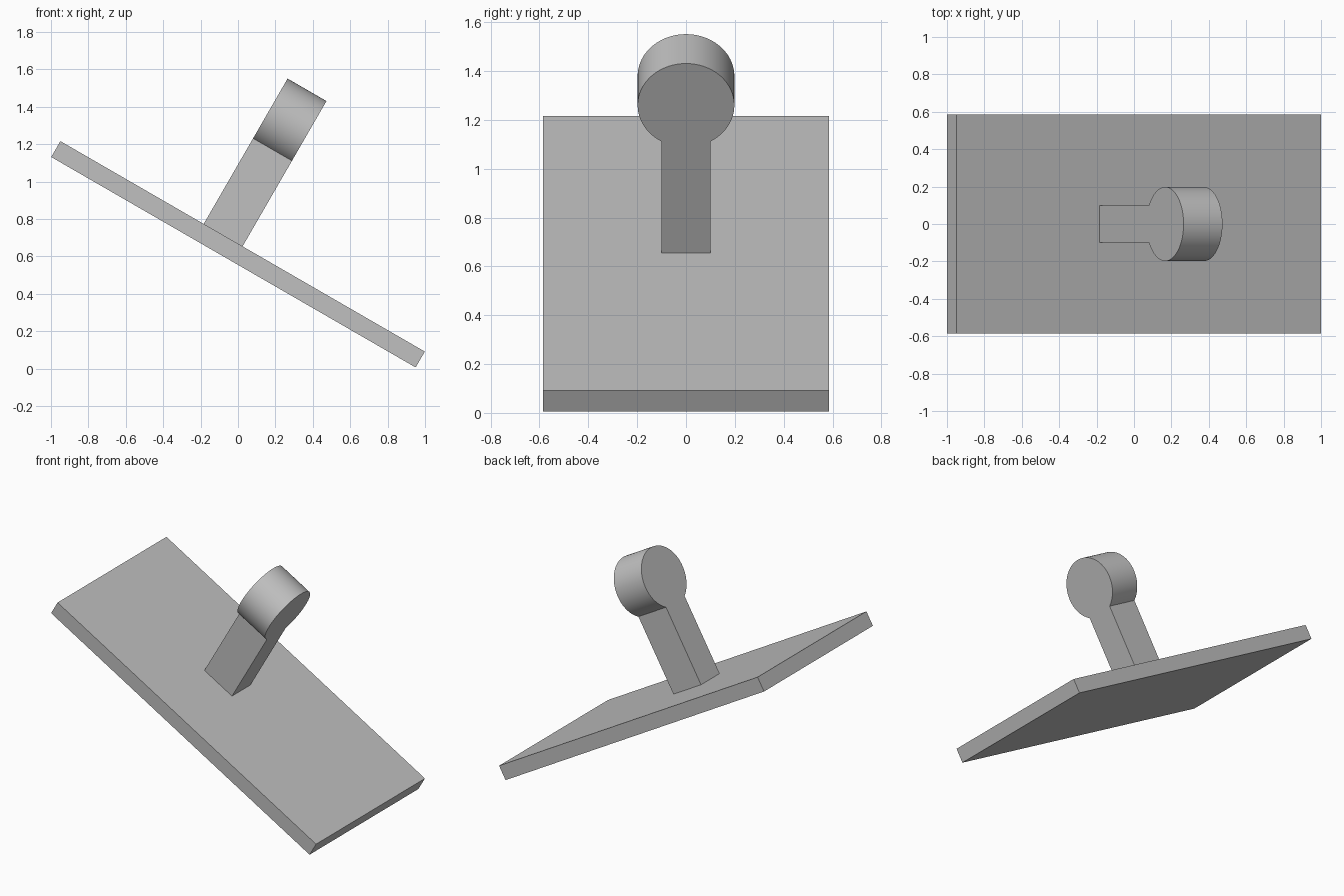
import bpy, bmesh, math
from mathutils import Matrix

if "Cube" in bpy.data.objects:
    bpy.data.objects.remove(bpy.data.objects["Cube"], do_unlink=True)

grey = bpy.data.materials.new("plain grey")
grey.use_nodes = True
colour = (0.53, 0.53, 0.53, 1)
grey.diffuse_color = colour
grey.node_tree.nodes["Principled BSDF"].inputs["Base Color"].default_value = colour

# Tilted frame whose origin is the centre of the plate's upper face
TILT = Matrix.Translation((0.0245, 0, 0.654)) @ Matrix.Rotation(math.radians(30), 4, 'Y')


def extrude_profile(name, points, x0, x1):
    """Extrude a (y, z) outline along x in the tilted frame."""
    bm = bmesh.new()
    face = bm.faces.new([bm.verts.new((x0, y, z)) for y, z in points])
    out = bmesh.ops.extrude_face_region(bm, geom=[face])
    moved = [v for v in out["geom"] if isinstance(v, bmesh.types.BMVert)]
    bmesh.ops.translate(bm, verts=moved, vec=(x1 - x0, 0, 0))
    bmesh.ops.recalc_face_normals(bm, faces=bm.faces)
    mesh = bpy.data.meshes.new(name)
    bm.to_mesh(mesh)
    bm.free()
    mesh.materials.append(grey)
    obj = bpy.data.objects.new(name, mesh)
    obj.matrix_world = TILT
    bpy.context.collection.objects.link(obj)
    return obj


# Flat base plate
length, half_width, thick = 2.25, 0.586, 0.098
extrude_profile("base_plate",
                [(-half_width, -thick), (half_width, -thick), (half_width, 0), (-half_width, 0)],
                -length / 2, length / 2)

# Upright keyhole-shaped post: straight stem with a round head
radius, half_stem, height, depth = 0.198, 0.1, 0.897, 0.24
centre = height - radius
start = -math.acos(half_stem / radius)
sweep = math.pi - 2 * start
steps = 72
outline = [(-half_stem, 0), (half_stem, 0)]
for i in range(steps + 1):
    a = start + sweep * i / steps
    outline.append((radius * math.cos(a), centre + radius * math.sin(a)))
post = extrude_profile("keyhole_post", outline, -depth, 0)

# Smooth the round head, keep the corners sharp
bpy.ops.object.select_all(action='DESELECT')
post.select_set(True)
bpy.context.view_layer.objects.active = post
bpy.ops.object.shade_smooth_by_angle(angle=math.radians(30))
